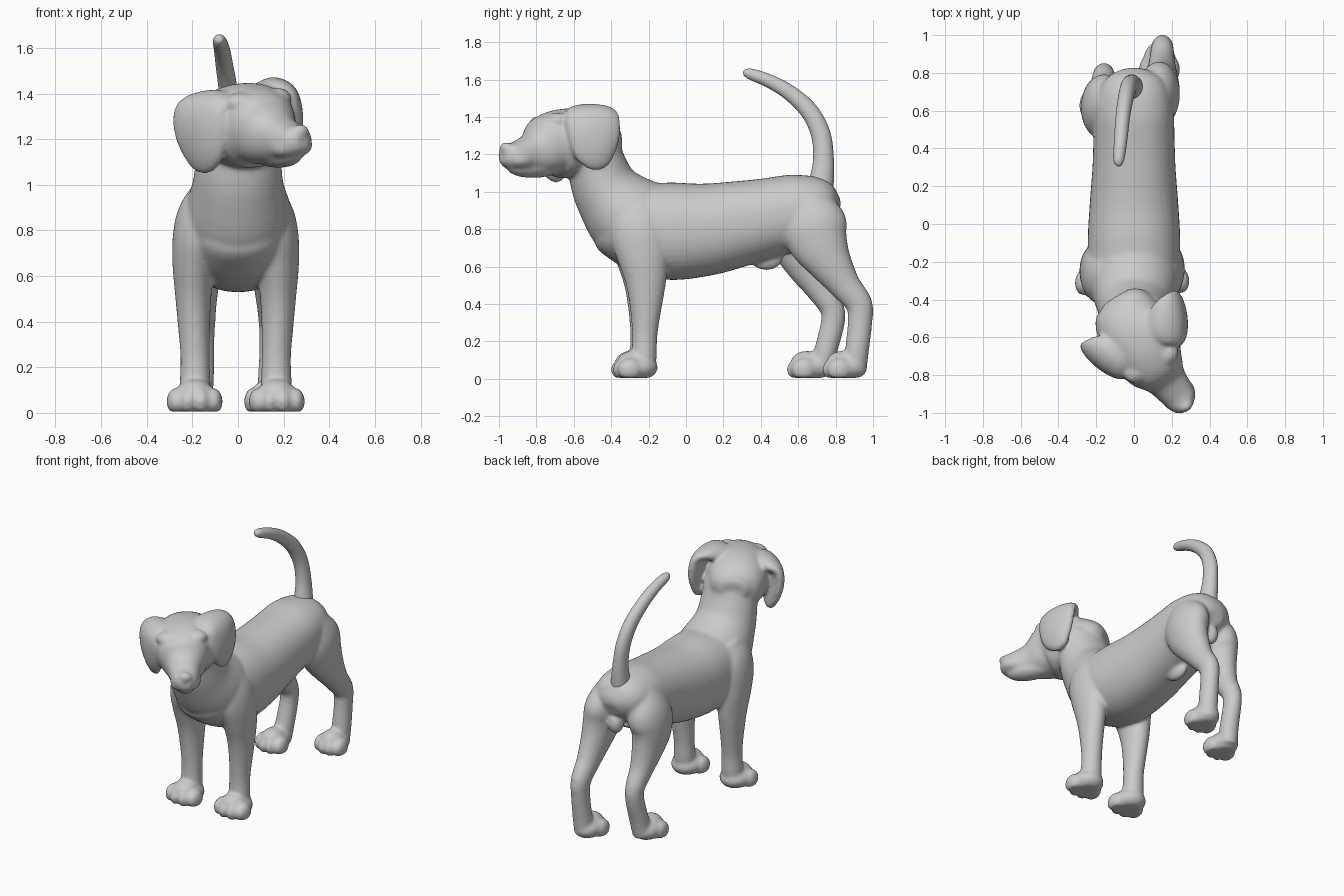
import bpy, bmesh, math
from mathutils import Vector, Matrix

I = Matrix.Identity(4)
X = Vector((1, 0, 0))


def resample(rows, n=5):
    """Catmull-Rom through rows of (x, y, z, side radius, depth radius)."""
    p = [Vector(r) for r in rows]
    p = [p[0] * 2 - p[1]] + p + [p[-1] * 2 - p[-2]]
    out = []
    for i in range(1, len(p) - 2):
        a, b, c, d = p[i - 1:i + 3]
        for k in range(n):
            t = k / n
            out.append((b * 2 + (c - a) * t + (a * 2 - b * 5 + c * 4 - d) * t * t
                        + (b * 3 - a - c * 3 + d) * t ** 3) * 0.5)
    return out + [p[-2]]


def loft(bm, rows, side=X, m=I, n=40, square=1.0):
    """Tube through the rows; square < 1 makes the section boxier than an ellipse."""
    pts = resample(rows)
    pos = [Vector(q[:3]) for q in pts]
    rings = []
    for i, q in enumerate(pts):
        t = (pos[min(i + 1, len(pos) - 1)] - pos[max(i - 1, 0)]).normalized()
        a = (side - t * side.dot(t)).normalized()
        b = t.cross(a)
        ra, rb = max(q[3], .004), max(q[4], .004)
        ring = []
        for k in range(n):
            w = 2 * math.pi * k / n
            c, s = (math.copysign(abs(u) ** square, u) for u in (math.cos(w), math.sin(w)))
            ring.append(bm.verts.new(m @ (pos[i] + a * ra * c + b * rb * s)))
        rings.append(ring)
    for r, s in zip(rings, rings[1:]):
        for k in range(n):
            j = (k + 1) % n
            bm.faces.new((r[k], r[j], s[j], s[k]))
    bm.faces.new(rings[0][::-1])
    bm.faces.new(rings[-1])


def ball(bm, c, r, m=I):
    bmesh.ops.create_uvsphere(bm, u_segments=24, v_segments=16, radius=1,
                              matrix=m @ Matrix.Translation(c) @ Matrix.Diagonal((*r, 1)))


def finish(bm, name, voxel=0, smooth=0):
    for v in bm.verts:
        v.co.z = max(v.co.z, 0.005)
    bmesh.ops.recalc_face_normals(bm, faces=bm.faces)
    for f in bm.faces:
        f.smooth = True
    me = bpy.data.meshes.new(name)
    bm.to_mesh(me)
    bm.free()
    ob = bpy.data.objects.new(name, me)
    bpy.context.collection.objects.link(ob)
    if voxel:
        mod = ob.modifiers.new("fuse", 'REMESH')
        mod.mode, mod.voxel_size, mod.use_smooth_shade = 'VOXEL', voxel, True
    if smooth:
        mod = ob.modifiers.new("soften", 'SMOOTH')
        mod.factor, mod.iterations = 0.5, smooth
    return ob


def paw(bm, x, y, w=1):
    ball(bm, (x, y, .06), (.105 * w, .115, .07))
    ball(bm, (x, y - .02, .085), (.085 * w, .085, .065))
    for dx, dy in ((-.085, .025), (-.03, 0), (.03, 0), (.085, .025)):
        ball(bm, (x + dx * w, y - .062 + dy, .05), (.042 * w, .065, .06))


body = bmesh.new()

# torso: y, top, bottom, half width
torso = [(-.47, .92, .74, .10), (-.42, .98, .66, .18), (-.3, 1.04, .585, .235),
         (-.1, 1.05, .53, .245), (.1, 1.045, .55, .235), (.3, 1.06, .605, .22),
         (.45, 1.075, .65, .215), (.6, 1.095, .69, .21), (.7, 1.08, .74, .19),
         (.77, 1.01, .78, .14), (.81, .93, .83, .06)]
loft(body, [(0, y, (t + b) / 2, w, (t - b) / 2) for y, t, b, w in torso], square=.9)

# neck
loft(body, [(0, -.17, .80, .20, .21), (0, -.30, .865, .235, .235), (0, -.42, 1.0, .2, .185),
            (.005, -.475, 1.13, .185, .16), (.015, -.515, 1.25, .175, .155), (.02, -.53, 1.34, .15, .12)])

# front legs
for s, dx, dy in ((1, 0, 0), (-1, -.02, -.01)):
    rows = [(.11, -.25, .98, .07, .10), (.14, -.26, .88, .10, .15), (.16, -.25, .78, .105, .16),
            (.174, -.23, .66, .094, .14), (.176, -.215, .52, .08, .11), (.173, -.215, .38, .07, .085),
            (.168, -.22, .24, .064, .068), (.168, -.225, .12, .068, .068), (.168, -.235, .04, .064, .07)]
    loft(body, [(x * s + dx, y + dy, z, a, b) for x, y, z, a, b in rows])
    paw(body, .17 * s + dx, -.265 + dy, .97)

# hind legs, the left one stepping forward
loft(body, [(.09, .62, .98, .09, .10), (.125, .675, .84, .112, .175), (.14, .71, .73, .102, .16),
            (.145, .77, .62, .088, .12), (.148, .85, .50, .07, .085), (.15, .925, .40, .06, .072),
            (.15, .93, .30, .056, .066), (.148, .915, .16, .06, .064), (.142, .90, .04, .062, .065)])
paw(body, .135, .855, .85)
loft(body, [(-.09, .62, .98, .09, .10), (-.15, .62, .84, .118, .17), (-.172, .62, .72, .11, .16),
            (-.17, .66, .60, .092, .12), (-.165, .72, .48, .072, .08), (-.16, .78, .38, .06, .066),
            (-.16, .785, .30, .056, .064), (-.165, .75, .16, .06, .062), (-.175, .72, .04, .062, .065)])
paw(body, -.182, .665, .85)

# belly and rear bumps
ball(body, (0, .43, .65), (.04, .09, .07))
ball(body, (0, .76, .77), (.05, .05, .07))

# head frame: turned to the side and slightly tilted
head = (Matrix.Translation((.01, -.58, 1.28)) @ Matrix.Rotation(math.radians(30), 4, 'Z')
        @ Matrix.Rotation(math.radians(-6), 4, 'Y'))
# skull and muzzle: forward, sideways, top, bottom, half width
skull = [(-.22, .01, 1.32, 1.20, .08), (-.17, .01, 1.385, 1.14, .15), (-.06, 0, 1.435, 1.09, .19),
         (.07, 0, 1.445, 1.075, .195), (.17, 0, 1.42, 1.075, .172), (.235, .005, 1.36, 1.08, .14),
         (.30, .01, 1.31, 1.09, .108), (.39, .02, 1.27, 1.105, .09), (.45, .025, 1.255, 1.125, .073),
         (.485, .03, 1.23, 1.15, .035)]
loft(body, [(x, -f, (t + b) / 2 - 1.28, w, (t - b) / 2) for f, x, t, b, w in skull],
     m=head, square=.9)
# lower jaw and nose
ball(body, (.015, -.29, -.16), (.07, .155, .048), head)
ball(body, (.03, -.465, -.05), (.042, .03, .032), head)
# brows and lips
for s in (1, -1):
    ball(body, (s * .09, -.175, .09), (.07, .06, .045), head)
    ball(body, (s * .05 + .02, -.385, -.115), (.045, .075, .045), head)
# hanging ears, joined to the skull; the left one sits lower and closer
for s, k, dz in ((1, 1, 0), (-1, .95, -.022)):
    ear = [(.08, -.02, .10, .07, .05), (.16, -.03, .125, .12, .05), (.22, -.035, .095, .145, .05),
           (.238, -.035, .02, .145, .05), (.234, -.035, -.07, .125, .046),
           (.224, -.03, -.14, .09, .036), (.217, -.03, -.175, .05, .022), (.214, -.03, -.187, .01, .008)]
    loft(body, ear, Vector((.42, 1, 0)),
         head @ Matrix.Translation((0, 0, dz)) @ Matrix.Diagonal((s * k, 1, 1, 1)))
finish(body, "dog_body", .01, 12)

# eyes
for s, nm in ((1, "right_eye"), (-1, "left_eye")):
    bm = bmesh.new()
    ball(bm, (s * .085, -.226, .035), (.032, .03, .024), head)
    finish(bm, nm)

# raised tail
bm = bmesh.new()
loft(bm, [(-.005, .70, .95, .07, .08), (-.01, .725, 1.06, .056, .066), (-.018, .735, 1.18, .046, .055),
          (-.03, .72, 1.31, .043, .052), (-.045, .66, 1.43, .041, .048), (-.06, .56, 1.525, .038, .042),
          (-.07, .45, 1.59, .035, .036), (-.08, .35, 1.628, .03, .03), (-.082, .315, 1.638, .018, .018),
          (-.083, .306, 1.64, .004, .004)])
finish(bm, "tail")
